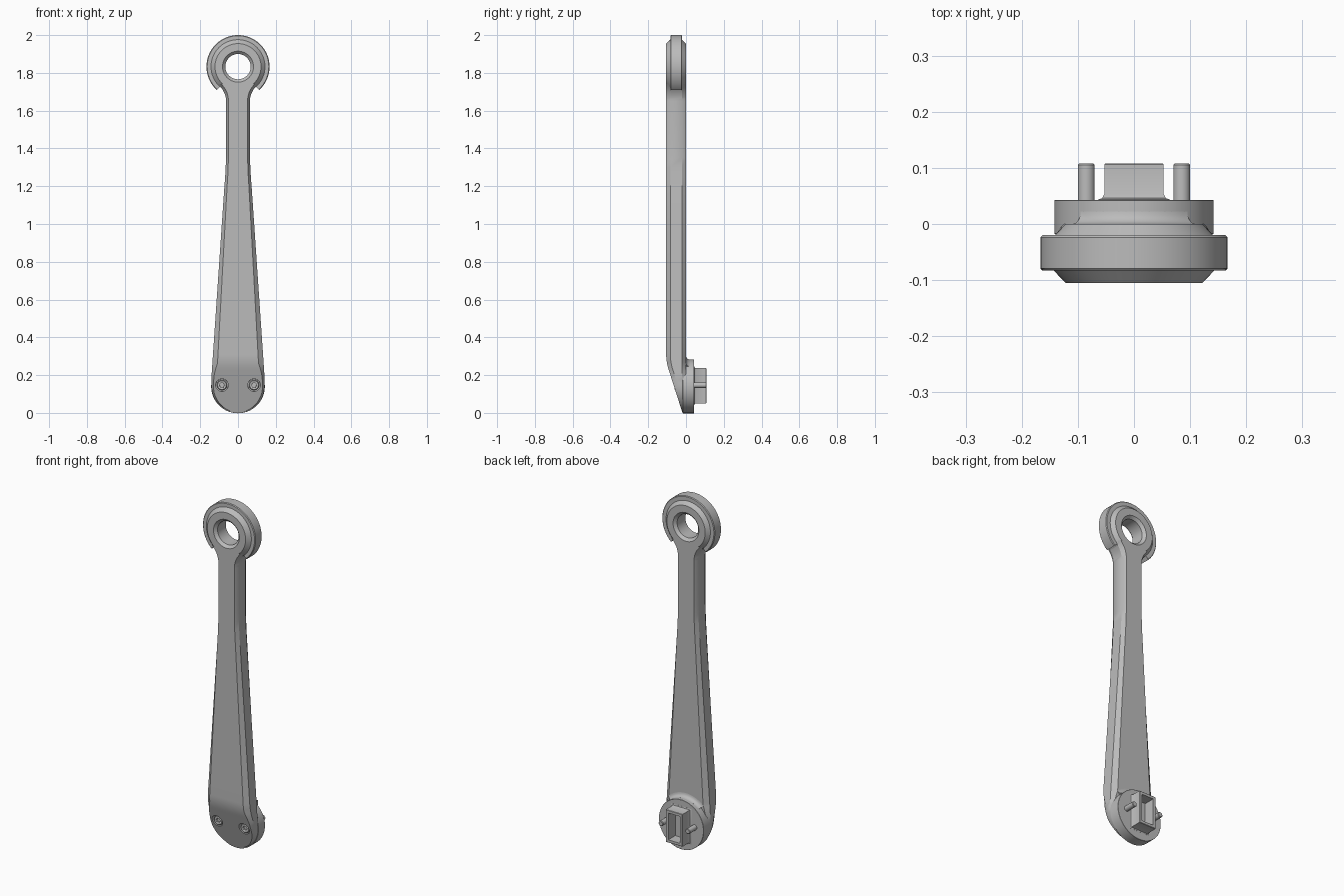
import bpy, bmesh, math
from mathutils import Matrix, Vector

cube = bpy.data.objects.get("Cube")
if cube:
    bpy.data.objects.remove(cube)

grey = bpy.data.materials.new("satin grey")
grey.use_nodes = True
GREY = (0.5, 0.5, 0.5, 1)
grey.diffuse_color = GREY
grey.node_tree.nodes["Principled BSDF"].inputs["Base Color"].default_value = GREY

FRONT, CH = -0.105, 0.022
HEAD_Z, FOOT_Z, FOOT_R = 1.833, 0.14, 0.14


def finish(bm, name, angle=30):
    bmesh.ops.recalc_face_normals(bm, faces=bm.faces)
    mesh = bpy.data.meshes.new(name)
    bm.to_mesh(mesh)
    bm.free()
    obj = bpy.data.objects.new(name, mesh)
    bpy.context.collection.objects.link(obj)
    mesh.materials.append(grey)
    bpy.ops.object.select_all(action='DESELECT')
    obj.select_set(True)
    bpy.context.view_layer.objects.active = obj
    bpy.ops.object.shade_smooth_by_angle(angle=math.radians(angle))
    return obj


def bridge(bm, rings, wrap=False, caps=True):
    """Skin a series of closed rings."""
    loops = [[bm.verts.new(p) for p in ring] for ring in rings]
    n = len(loops[0])
    pairs = list(zip(loops, loops[1:]))
    if wrap:
        pairs.append((loops[-1], loops[0]))
    for a, b in pairs:
        for i in range(n):
            j = (i + 1) % n
            bm.faces.new((a[i], a[j], b[j], b[i]))
    if caps and not wrap:
        bm.faces.new(loops[0])
        bm.faces.new(loops[-1])


def sweep(name, section, z, start=0, end=360, steps=64):
    """Turn a closed (radius, y) section about a front-to-back axis."""
    full = end - start == 360
    rings = []
    for i in range(steps if full else steps + 1):
        a = math.radians(start + (end - start) * i / steps)
        rings.append([(r * math.cos(a), y, z + r * math.sin(a)) for r, y in section])
    bm = bmesh.new()
    bridge(bm, rings, wrap=full)
    return finish(bm, name)


def rod(name, x, z, r, y0, y1, sides=32, edge=0.003):
    """Cylinder along y with a small chamfer on both ends."""
    bm = bmesh.new()
    rings = []
    for y, rad in ((y0, r - edge), (y0 + edge, r), (y1 - edge, r), (y1, r - edge)):
        rings.append([(x + rad * math.cos(math.tau * i / sides), y,
                       z + rad * math.sin(math.tau * i / sides)) for i in range(sides)])
    bridge(bm, rings)
    return finish(bm, name)


def cut(obj, cutter):
    mod = obj.modifiers.new("cut", 'BOOLEAN')
    mod.operation, mod.solver, mod.object = 'DIFFERENCE', 'EXACT', cutter
    bpy.context.view_layer.objects.active = obj
    bpy.ops.object.modifier_apply(modifier=mod.name)
    bpy.data.objects.remove(cutter)


def front_y(z):
    """Flat front that slopes back, through a soft bend, at the foot."""
    d, soft = 0.27 - z, 0.04
    if d > soft:
        return FRONT + 0.32 * d
    return FRONT + 0.32 * max(d + soft, 0) ** 2 / (4 * soft)


def half_width(z):
    if z < FOOT_Z:
        return math.sqrt(max(FOOT_R ** 2 - (z - FOOT_Z) ** 2, 0))
    if z < 0.2:
        return FOOT_R
    if z < 1.2:
        return FOOT_R + (0.072 - FOOT_R) * (z - 0.2)
    if z < 1.4:
        return 0.063 + 0.009 * ((1.4 - z) / 0.2) ** 2
    # flare into the head ring
    f = max(z - 1.65, 0) / 0.08
    return 0.063 + 0.032 * f * f


def inset(z):
    if z < 0.27:
        return 0.01 + 0.019 * max((z - FOOT_Z) / 0.13, 0) ** 2
    return 0.029 - 0.013 * min((z - 0.27) / 1.0, 1)


# Tapered arm, lofted through chamfered sections
levels = [FOOT_Z - FOOT_Z * math.cos(math.radians(a)) for a in range(6, 91, 6)]
levels += [0.16, 0.18, 0.2] + [0.22 + 0.01 * i for i in range(10)]
levels += [0.4, 0.8, 1.2, 1.25, 1.3, 1.35, 1.4]
levels += [1.65 + 0.01 * i for i in range(10)]
rings = []
for z in levels:
    w, y = half_width(z), front_y(z)
    wi = max(w - inset(z), w * 0.8)
    if z > FOOT_Z + 0.01:
        back = ((w, -CH), (wi, 0))
    else:
        back = ((w, 0.005), (w * 0.98, 0.02))
    half = [(wi, y), (w, y + CH), *back]
    rings.append([(x, v, z) for x, v in half] + [(-x, v, z) for x, v in reversed(half)])
bm = bmesh.new()
bridge(bm, rings)
arm = finish(bm, "arm")

# Head ring with a chamfered eye, and the raised open collar round it
sweep("head_ring", [(0.082, FRONT), (0.122, FRONT), (0.143, FRONT + CH), (0.143, -CH),
                    (0.122, 0), (0.082, 0), (0.067, -0.015), (0.067, FRONT + 0.015)], HEAD_Z)
sweep("head_collar", [(0.13, -0.083), (0.163, -0.083), (0.167, -0.079), (0.167, -0.024),
                      (0.163, -0.02), (0.13, -0.02)], HEAD_Z, -48, 228)

# Round mounting pad at the foot, with a fillet up to the arm
rod("mount_pad", 0, FOOT_Z, 0.142, -0.018, 0.043, 64, 0.001)
fillet = [(0.13, -0.01), (0.166, -0.002)]
for i in range(6):
    a = math.radians(90 * i / 5)
    fillet.append((0.164 - 0.022 * math.sin(a), 0.022 - 0.022 * math.cos(a)))
fillet.append((0.13, 0.022))
sweep("pad_fillet", fillet, FOOT_Z, 48, 132, 20)


def rectangle(hx, hz, y):
    return [(sx * hx, y, 0.144 + sz * hz) for sx, sz in ((-1, -1), (1, -1), (1, 1), (-1, 1))]


# Hollow rectangular plug with a flared base
bm = bmesh.new()
bridge(bm, [rectangle(hx, hz, y) for hx, hz, y in (
    (0.064, 0.102, 0.04), (0.064, 0.102, 0.0435), (0.057, 0.096, 0.046), (0.053, 0.093, 0.053),
    (0.053, 0.093, 0.106), (0.051, 0.091, 0.108), (0.037, 0.077, 0.108), (0.036, 0.076, 0.046))])
finish(bm, "plug")

# Locating pins behind, socket screws in counterbores in front
for side, x in (("left", 0.085), ("right", -0.085)):
    z = 0.147
    rod(side + "_pin", x, z, 0.015, 0.03, 0.108)
    cut(arm, rod("counterbore", x, z, 0.033, -0.2, -0.04, 32, 0.0005))
    screw = rod(side + "_screw", x, z, 0.027, -0.06, -0.035, 32, 0.004)
    cut(screw, rod("hex_socket", x, z, 0.014, -0.1, -0.048, 6, 0.0005))

bpy.ops.object.select_all(action='DESELECT')
arm.select_set(True)
bpy.context.view_layer.objects.active = arm
bpy.ops.object.shade_smooth_by_angle(angle=math.radians(30))
